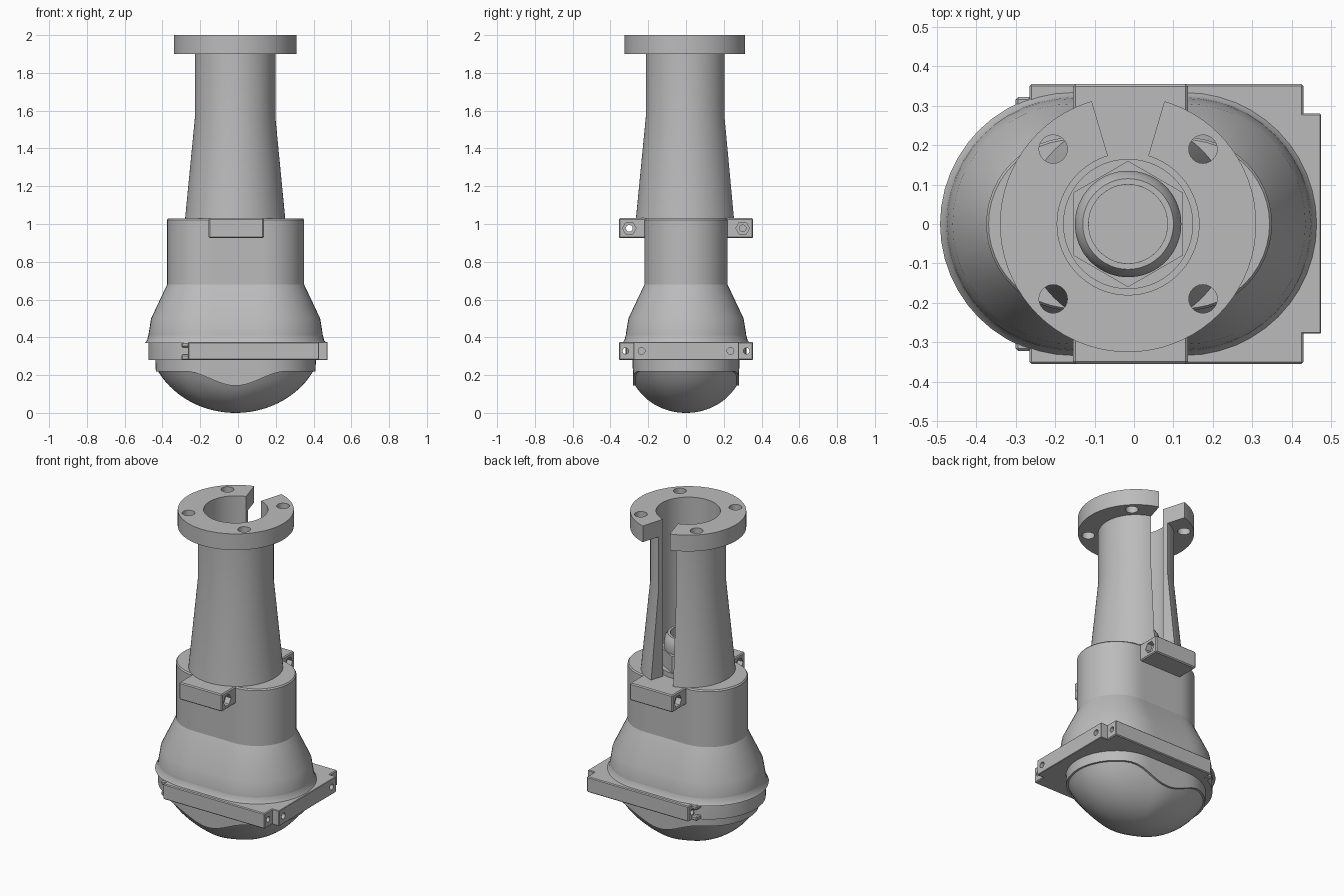
import bpy, bmesh
from math import radians, sin, cos, pi, sqrt
from mathutils import Matrix, Vector

if "Cube" in bpy.data.objects:
    bpy.data.objects.remove(bpy.data.objects["Cube"], do_unlink=True)

grey = bpy.data.materials.new("plain grey")
grey.use_nodes = True
COLOR = (0.5, 0.5, 0.5, 1)
grey.diffuse_color = COLOR
grey.node_tree.nodes["Principled BSDF"].inputs["Base Color"].default_value = COLOR

X_LEFT, X_RIGHT = -0.155, 0.13       # arc centres of the oval housing
X_MID = (X_LEFT + X_RIGHT) / 2


def finish(name, bm):
    bmesh.ops.recalc_face_normals(bm, faces=bm.faces)
    mesh = bpy.data.meshes.new(name)
    bm.to_mesh(mesh)
    bm.free()
    mesh.materials.append(grey)
    ob = bpy.data.objects.new(name, mesh)
    bpy.context.collection.objects.link(ob)
    return ob


def loft(name, rings, caps=True, closed=False):
    """Skin a list of point rings that all have the same length."""
    bm = bmesh.new()
    loops = [[bm.verts.new(p) for p in ring] for ring in rings]
    pairs = list(zip(loops, loops[1:]))
    if closed:
        pairs.append((loops[-1], loops[0]))
    for a, b in pairs:
        for i in range(len(a)):
            j = (i + 1) % len(a)
            bm.faces.new((a[i], a[j], b[j], b[i]))
    if caps and not closed:
        bm.faces.new(loops[0])
        bm.faces.new(loops[-1])
    return finish(name, bm)


def circle(r, z, n=72, x=-0.015):
    return [(x + r * cos(2 * pi * i / n), r * sin(2 * pi * i / n), z) for i in range(n)]


def oval(r, z=0.0, n=24, straight=10):
    """Two half circles joined by straight sides."""
    pts = []
    for cx, start in ((X_RIGHT, -pi / 2), (X_LEFT, pi / 2)):
        pts += [Vector((cx + r * cos(start + pi * i / n), r * sin(start + pi * i / n), z))
                for i in range(n + 1)]
        end = pts[-1]
        step = (X_LEFT - X_RIGHT) * (1 if cx == X_RIGHT else -1) / straight
        pts += [end + Vector((step * k, 0, 0)) for k in range(1, straight)]
    return pts


def box(name, x, y, z, bevel=0.0):
    bm = bmesh.new()
    size = [b - a for a, b in (x, y, z)]
    mid = [(a + b) / 2 for a, b in (x, y, z)]
    bmesh.ops.create_cube(bm, size=1, matrix=Matrix.Translation(mid) @ Matrix.Diagonal((*size, 1)))
    if bevel:
        bmesh.ops.bevel(bm, geom=bm.edges[:], offset=bevel, segments=1, affect="EDGES")
    return finish(name, bm)


def rod(name, r, length, centre, along_x=True, sides=24):
    bm = bmesh.new()
    turn = Matrix.Rotation(pi / 2, 4, "Y") if along_x else Matrix()
    bmesh.ops.create_cone(bm, cap_ends=True, segments=sides, radius1=r, radius2=r,
                          depth=length, matrix=Matrix.Translation(centre) @ turn)
    return finish(name, bm)


def boolean(ob, tools, operation="DIFFERENCE"):
    bpy.context.view_layer.objects.active = ob
    for tool in tools:
        tool.hide_render = True
        mod = ob.modifiers.new("boolean", "BOOLEAN")
        mod.object, mod.operation, mod.solver = tool, operation, "EXACT"
        bpy.ops.object.modifier_apply(modifier=mod.name)
        bpy.data.objects.remove(tool, do_unlink=True)


parts = []

# Oval housing that flares into the bell
housing = [(0.32, 0.28), (0.32, 0.40), (0.318, 0.42), (0.305, 0.50), (0.22, 0.68),
           (0.22, 1.022), (0.214, 1.03)]
parts.append(loft("housing", [oval(r, z) for r, z in housing]))
# Soft fillet where the bell meets the mounting frame
fillet = [(0.32, 0.37), (0.337, 0.37), (0.326, 0.385), (0.32, 0.41)]
parts.append(loft("bell_fillet", [oval(r, z) for r, z in fillet], closed=True))

# Hollow tower with its bolt flange, slotted at the back
tower = [(0.265, 1.03), (0.2125, 1.57), (0.2125, 1.9), (0.325, 1.9), (0.325, 2.0),
         (0.18, 2.0), (0.18, 1.03)]
column = loft("tower", [circle(r, z) for r, z in tower], closed=True)
half = 0.5 * sin(radians(16.5)) / cos(radians(16.5))
slot = [(-0.015, 0), (-0.015 + half, 0.5), (-0.015 - half, 0.5)]
wedge = loft("slot_cutter", [[(x, y, z) for x, y in slot] for z in (1.0, 2.1)])
drills = [rod("flange_drill", 0.036, 0.3, (-0.015 + sx * 0.19, sy * 0.19, 1.95), False)
          for sx in (-1, 1) for sy in (-1, 1)]
boolean(column, [wedge] + drills)
parts.append(column)

# Cable gland inside the tower: collar, hexagon nut and hollow cap
parts.append(loft("gland_collar", [circle(r, z) for r, z in
                                   ((0.165, 1.03), (0.165, 1.06), (0.1, 1.06), (0.1, 1.03))], closed=True))
nut = rod("gland_nut", 0.16, 0.1, (-0.015, 0, 1.11), False, 6)
boolean(nut, [rod("nut_drill", 0.1, 0.3, (-0.015, 0, 1.11), False, 48)])
parts.append(nut)
cap = [(0.135, 1.15), (0.135, 1.2), (0.128, 1.23), (0.115, 1.25), (0.1, 1.25), (0.1, 1.04)]
parts.append(loft("gland_cap", [circle(r, z) for r, z in cap], closed=True))

# Clamp tabs front and back, each with a cross hole and hexagon pockets
for side, name in ((-1, "front_clamp_tab"), (1, "back_clamp_tab")):
    tab = box(name, (X_LEFT, 0.137), sorted((side * 0.2, side * 0.355)), (0.925, 1.031), 0.006)
    hole_x = 0 if side < 0 else 0.15
    cutters = [rod("tab_drill", 0.018, 0.6 if side < 0 else 0.2, (hole_x, side * 0.3, 0.977))]
    cutters += [rod("tab_pocket", 0.036, 0.07, (x, side * 0.3, 0.977), sides=6)
                for x in (X_LEFT, 0.137)]
    boolean(tab, cutters)
    parts.append(tab)

# Mounting frame around the bell, with a stepped right-hand end
frame = box("mounting_frame", (-0.265, 0.43), (-0.355, 0.355), (0.28, 0.375), 0.005)
boolean(frame, [rod("frame_drill", 0.016, 1.2, (0, s * 0.32, 0.328)) for s in (-1, 1)])
parts.append(frame)
end = box("frame_end", (0.42, 0.475), (-0.278, 0.28), (0.28, 0.375), 0.003)
boolean(end, [rod("end_drill", 0.018, 0.08, (0.475, s * 0.235, 0.328)) for s in (-1, 1)])
parts.append(end)

# Small split lugs at the left end of the frame
for side, label in ((-1, "front"), (1, "back")):
    for z, level in (((0.28, 0.308), "lower"), ((0.347, 0.373), "upper")):
        parts.append(box(f"{label}_{level}_lug", (-0.3, -0.26),
                         sorted((side * 0.2, side * 0.322)), z, 0.006))


# Skirt whose lower edge dips in the middle of the long sides
def edge_height(x):
    t = min(abs(x - X_MID) / 0.27, 1)
    return 0.182 - 0.038 * cos(pi * t)


def skirt_ring(r, top=None):
    return [(p.x, p.y, edge_height(p.x) if top is None else top) for p in oval(r)]


parts.append(loft("skirt", [skirt_ring(0.283, 0.285), skirt_ring(0.28), skirt_ring(0.262),
                            skirt_ring(0.262, 0.285)], closed=True))

# Rounded lens below the skirt
bm_rings = []
for k in range(1, 21):
    s = k / 20
    rise = (1 - sqrt(1 - (0.88 * s) ** 2)) / (1 - sqrt(1 - 0.88 ** 2))
    bm_rings.append([(X_MID + (p.x - X_MID) * s, p.y * s, edge_height(p.x) * rise)
                     for p in oval(0.268)])
parts.append(loft("lens", bm_rings))

# Smooth the curved walls and keep real edges crisp
for ob in bpy.context.selected_objects:
    ob.select_set(False)
for ob in parts:
    ob.select_set(True)
bpy.context.view_layer.objects.active = parts[0]
bpy.ops.object.shade_smooth_by_angle(angle=radians(24))
